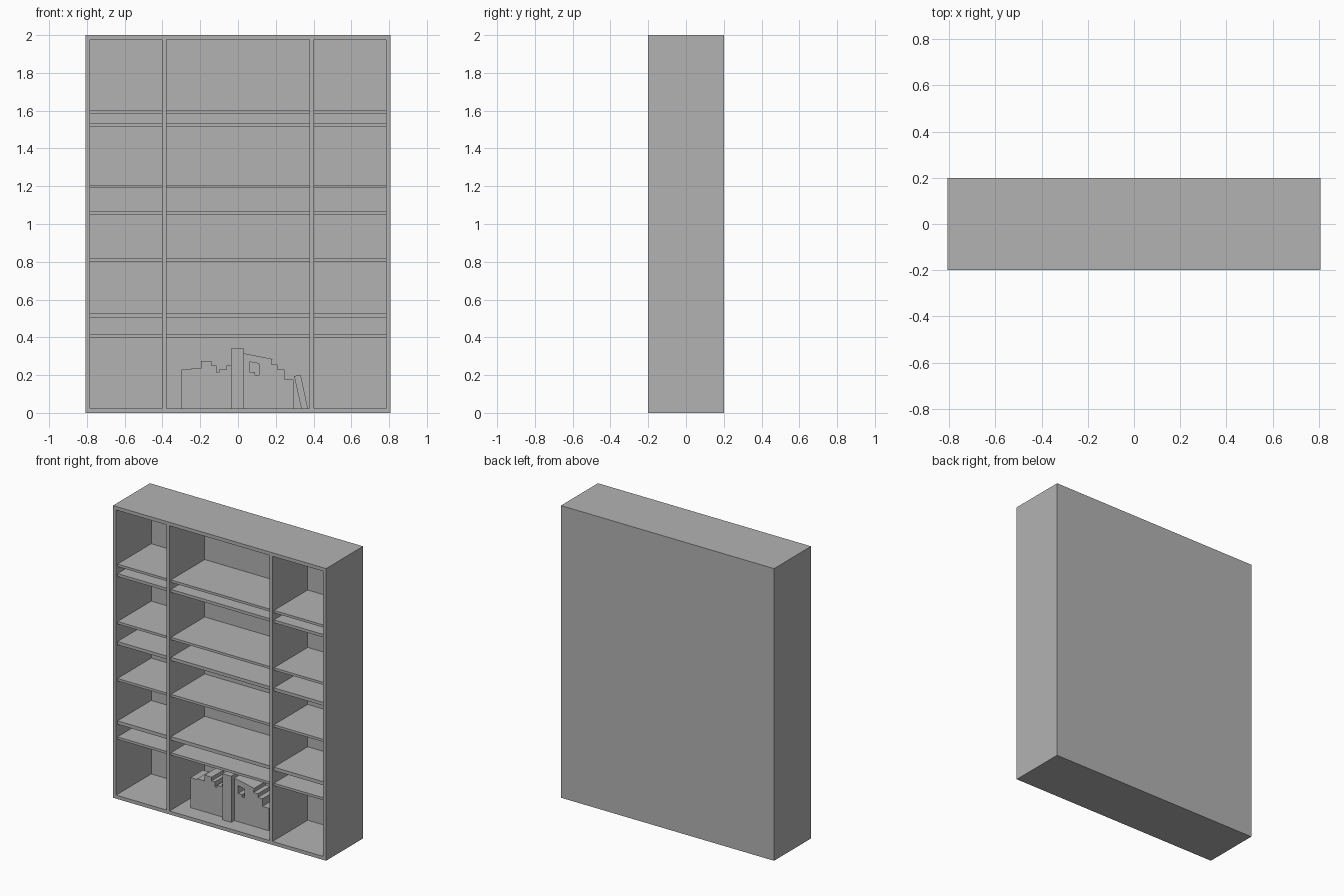
import bpy
import bmesh
from mathutils import Vector

cube = bpy.data.objects.get("Cube")
if cube:
    bpy.data.objects.remove(cube, do_unlink=True)

# One plain grey for everything
GREY = (0.45, 0.45, 0.45, 1.0)
grey = bpy.data.materials.new("plain grey")
grey.use_nodes = True
grey.diffuse_color = GREY
grey.node_tree.nodes["Principled BSDF"].inputs["Base Color"].default_value = GREY


def prism(name, outlines, y0, y1):
    """Extrude x-z outlines from y0 back to y1 as one object."""
    bm = bmesh.new()
    for outline in outlines:
        face = bm.faces.new([bm.verts.new((x, y0, z)) for x, z in outline])
        new = bmesh.ops.extrude_face_region(bm, geom=[face])["geom"]
        verts = [g for g in new if isinstance(g, bmesh.types.BMVert)]
        bmesh.ops.translate(bm, verts=verts, vec=Vector((0, y1 - y0, 0)))
    bmesh.ops.recalc_face_normals(bm, faces=bm.faces)
    mesh = bpy.data.meshes.new(name)
    bm.to_mesh(mesh)
    bm.free()
    mesh.materials.append(grey)
    obj = bpy.data.objects.new(name, mesh)
    bpy.context.collection.objects.link(obj)
    return obj


def rect(x0, x1, z0, z1):
    return [(x0, z0), (x1, z0), (x1, z1), (x0, z1)]


W, D, H, T = 0.807, 0.2, 2.0, 0.024     # half width, half depth, height, board
DIV = 0.39                              # divider centre
BACK = D - 0.02                         # inner face of the back panel

# Outer case
prism("back_panel", [rect(-W, W, 0, H)], BACK, D)
prism("bottom_board", [rect(-W, W, 0, T)], -D, BACK)
prism("top_board", [rect(-W, W, H - T, H)], -D, BACK)
for side, s in (("right", -1), ("left", 1)):
    a, b = sorted((s * W, s * (W - T)))
    prism(side + "_side", [rect(a, b, T, H - T)], -D, BACK)
    prism(side + "_divider",
          [rect(s * DIV - T / 2, s * DIV + T / 2, T, H - T)], -D, BACK)

# Shelves in all three bays, set slightly back from the front
bays = {"right": (-W + T, -DIV - T / 2),
        "middle": (-DIV + T / 2, DIV - T / 2),
        "left": (DIV + T / 2, W - T)}
levels = [(0.40, 0.417), (0.503, 0.527), (0.80, 0.817), (1.048, 1.07),
          (1.19, 1.207), (1.515, 1.535), (1.583, 1.60)]
for bay, (x0, x1) in bays.items():
    for i, (z0, z1) in enumerate(levels):
        prism(f"{bay}_shelf_{i + 1}", [rect(x0, x1, z0, z1)], -D + 0.015, BACK)

# Row of books: each entry is the right edge and the height of a book
FRONT, REAR = -0.085, 0.05
left_row = [(-0.25, 0.23), (-0.195, 0.235), (-0.14, 0.275), (-0.115, 0.25),
            (-0.1, 0.215), (-0.06, 0.23), (-0.036, 0.25)]
right_row = [(0.06, 0.275), (0.09, 0.217), (0.11, 0.2), (0.175, 0.27),
             (0.21, 0.255), (0.245, 0.23), (0.295, 0.178)]
for name, start, row in (("right_books", -0.30, left_row),
                         ("left_books", 0.032, right_row)):
    books = []
    for edge, top in row:
        books.append(rect(start, edge, T, top))
        start = edge
    prism(name, books, FRONT, REAR)

prism("tall_book", [rect(-0.036, 0.032, T, 0.34)], -0.118, REAR)
prism("lying_book", [[(0.032, 0.276), (0.175, 0.248), (0.182, 0.285),
                      (0.032, 0.315)]], FRONT, REAR)
prism("leaning_book", [[(0.335, T), (0.37, T), (0.332, 0.2),
                        (0.297, 0.195)]], FRONT, REAR)
